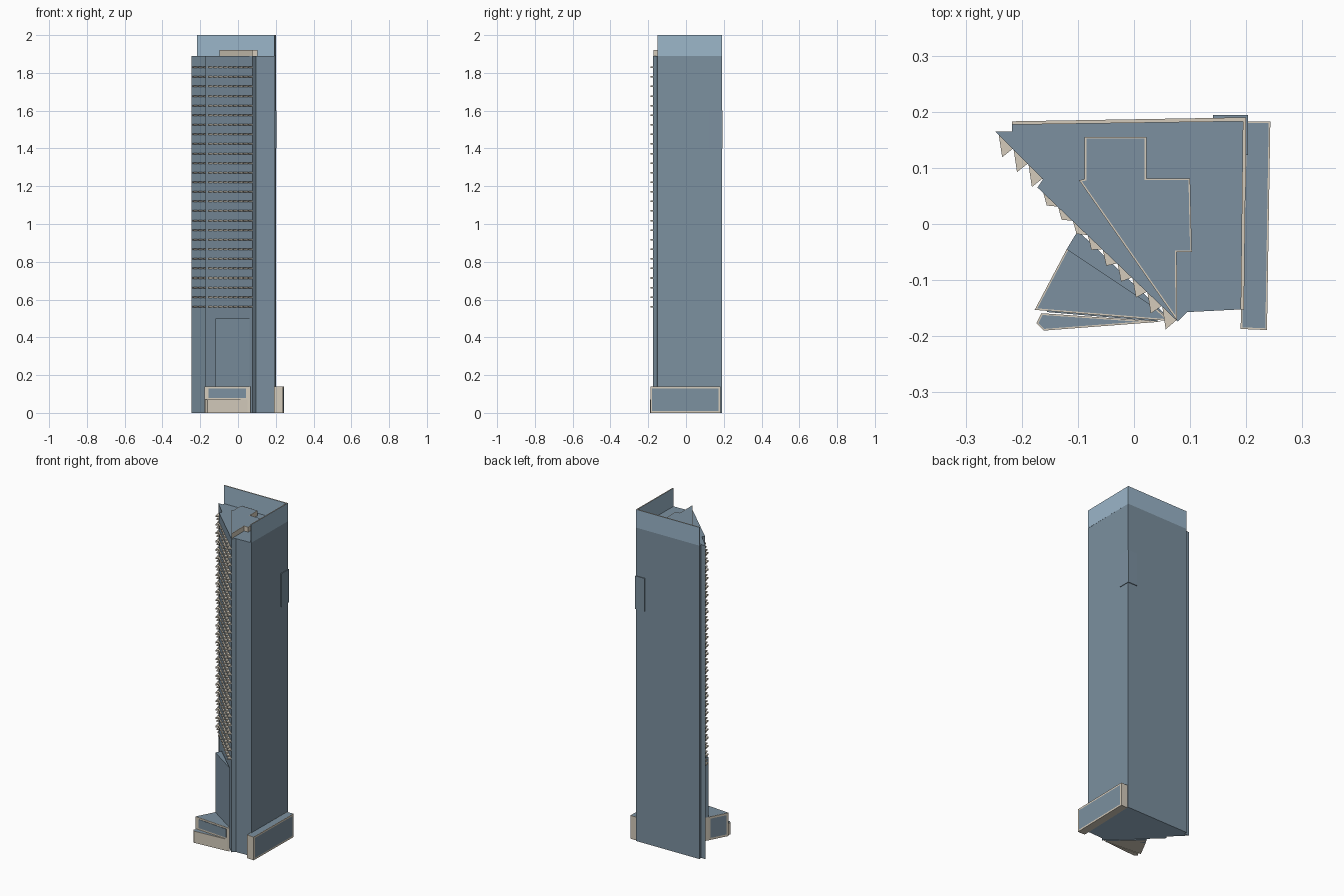
import bpy
import bmesh
from mathutils import Vector

if "Cube" in bpy.data.objects:
    bpy.data.objects.remove(bpy.data.objects["Cube"])


def material(name, r, g, b):
    m = bpy.data.materials.new(name)
    m.use_nodes = True
    m.diffuse_color = (r, g, b, 1)
    m.node_tree.nodes["Principled BSDF"].inputs["Base Color"].default_value = (r, g, b, 1)
    return m


GLASS, PALE, CREAM = range(3)
materials = [
    material("blue grey glass", 0.20, 0.28, 0.35),
    material("pale blue glass", 0.33, 0.47, 0.59),
    material("cream stone", 0.66, 0.60, 0.50),
]


def add_prism(bm, pts, z0, z1, side, top=None, bottom=None):
    """Extruded outline; returns its wall faces and its roof face."""
    low = [bm.verts.new((x, y, z0)) for x, y in pts]
    high = [bm.verts.new((x, y, z1)) for x, y in pts]
    floor, roof = bm.faces.new(low), bm.faces.new(high)
    n = len(pts)
    walls = [bm.faces.new((low[i], low[(i + 1) % n], high[(i + 1) % n], high[i]))
             for i in range(n)]
    for f in walls:
        f.material_index = side
    roof.material_index = side if top is None else top
    floor.material_index = side if bottom is None else bottom
    bmesh.ops.recalc_face_normals(bm, faces=walls + [floor, roof])
    return walls, roof


def inset_glass(bm, face, rim):
    """Leave a rim around the face and turn the middle into glass."""
    bmesh.ops.inset_region(bm, faces=[face], thickness=rim, use_even_offset=True)
    face.material_index = GLASS


def finish(name, bm):
    mesh = bpy.data.meshes.new(name)
    bm.to_mesh(mesh)
    bm.free()
    for m in materials:
        mesh.materials.append(m)
    obj = bpy.data.objects.new(name, mesh)
    bpy.context.collection.objects.link(obj)
    return obj


def prism(name, pts, z0, z1, side, top=None, bottom=None, roof_rim=0, panes=(), pane_rim=0.01):
    bm = bmesh.new()
    walls, roof = add_prism(bm, pts, z0, z1, side, top, bottom)
    if roof_rim:
        inset_glass(bm, roof, roof_rim)
    for i in panes:
        inset_glass(bm, walls[i], pane_rim)
    return finish(name, bm)


# Main shaft with its stepped diagonal front
roof_z = 1.89
tip, notch_in, notch_out, prow = (-0.247, 0.165), (-0.162, 0.08), (-0.172, 0.065), (0.078, -0.174)
prism("tower_shaft",
      [tip, (-0.217, 0.165), (-0.217, 0.183), (0.2, 0.19), (0.195, -0.152),
       (0.095, -0.157), prow, notch_out, notch_in],
      0, roof_z, GLASS, bottom=PALE)

# Thin glass screen along the back and right edges of the roof
prism("crown_screen",
      [(-0.217, 0.183), (0.2, 0.19), (0.196, -0.152), (0.19, -0.152), (0.194, 0.183), (-0.217, 0.177)],
      roof_z, 2, PALE, top=CREAM)

# Raised rooftop storey
prism("penthouse",
      [(-0.088, 0.155), (0.022, 0.155), (0.022, 0.081), (0.1, 0.081), (0.103, -0.05),
       (0.076, -0.05), (0.077, -0.173), (-0.098, 0.078), (-0.088, 0.08)],
      roof_z, 1.92, CREAM, roof_rim=0.003)

# Panel wrapped round the back corner
prism("corner_panel",
      [(0.141, 0.194), (0.203, 0.194), (0.203, 0.123), (0.19, 0.123), (0.19, 0.18), (0.141, 0.18)],
      1.4, 1.6, GLASS)

# Lower wing against the diagonal front
prism("lower_wing", [(-0.1, -0.012), (-0.12, -0.045), (0.06, -0.165)], 0, 0.5, GLASS)

# Stone framed entrance podium and the small wedge before it
prism("front_podium", [(-0.105, -0.02), (-0.12, -0.045), (-0.177, -0.153), (0.065, -0.173)],
      0, 0.14, CREAM, roof_rim=0.003, panes=(1,), pane_rim=0.012)
prism("podium_window", [(-0.155, -0.153), (-0.155, -0.157), (0.042, -0.1735), (0.042, -0.168)],
      0.078, 0.13, GLASS)
prism("front_wedge", [(-0.165, -0.159), (-0.174, -0.177), (-0.161, -0.19), (0.05, -0.174)],
      0, 0.07, CREAM, roof_rim=0.003)

# Long podium on the right
prism("side_podium", [(0.19, -0.187), (0.237, -0.189), (0.243, 0.183), (0.199, 0.183)],
      0, 0.14, CREAM, roof_rim=0.003, panes=(1,))

# One floor of saw-tooth balconies, repeated up the diagonal
bm = bmesh.new()
count, pitch = 12, 0.0265
for i in range(count):
    a, b = (tip, notch_in) if i < 3 else (notch_out, prow)
    slope = (b[1] - a[1]) / (b[0] - a[0])
    x = -0.241 + i * pitch
    start = Vector((x, a[1] + slope * (x - a[0])))
    end = start + Vector((0.025, 0.025 * slope))
    if i < 3:
        depth = 0.04
    elif i < 6:
        depth = 0.022
    else:
        depth = 0.022 + 0.003 * (i - 5)
    apex = start + Vector((0.006, -depth))
    add_prism(bm, [start, apex, end], 0.558, 0.566, CREAM)
balconies = finish("balconies", bm)
array = balconies.modifiers.new("floors", "ARRAY")
array.count = 26
array.use_relative_offset = False
array.use_constant_offset = True
array.constant_offset_displace = (0, 0, 0.0507)
